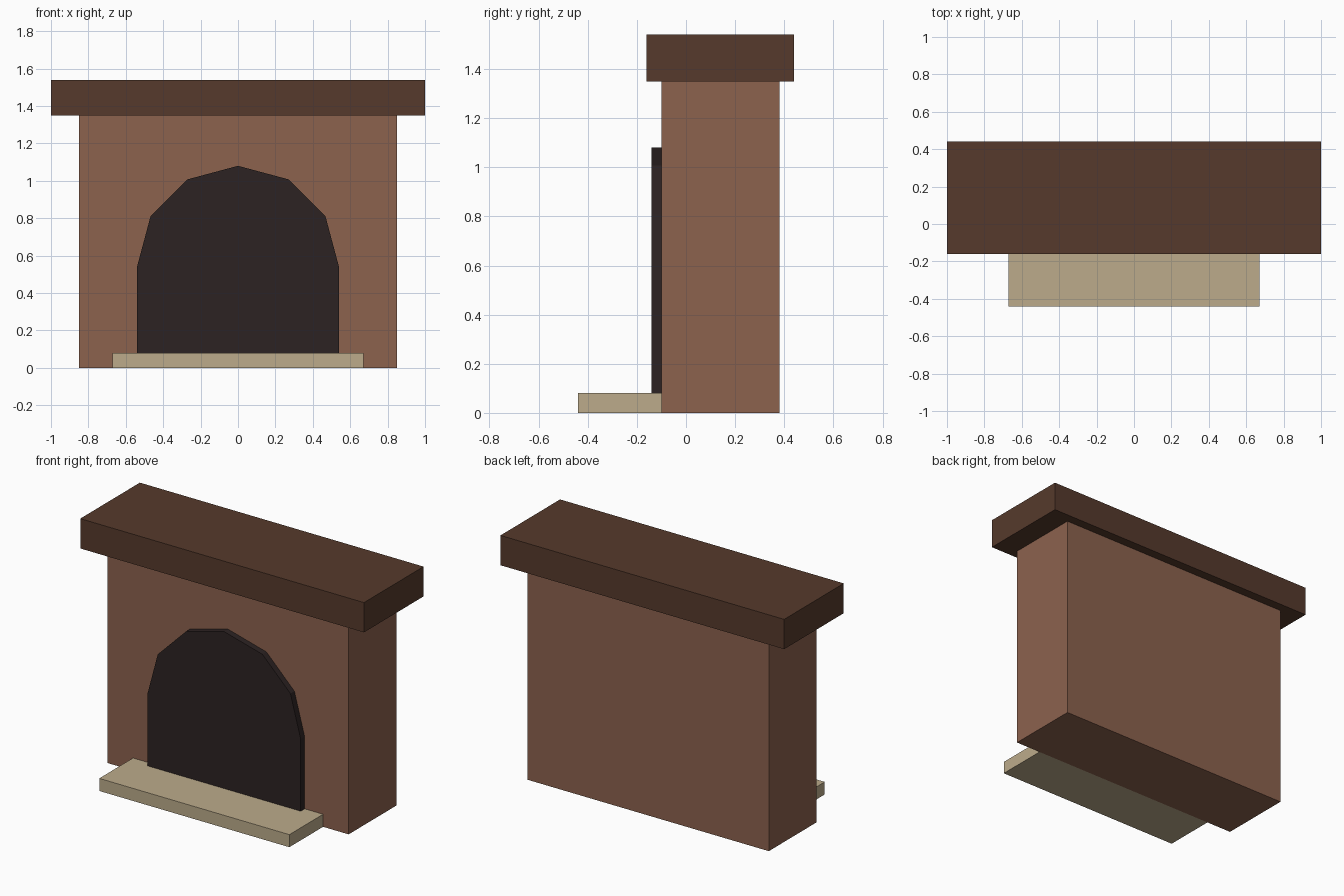
import bpy, bmesh, math

default = bpy.data.objects.get("Cube")
if default:
    bpy.data.objects.remove(default, do_unlink=True)


def material(name, rgb):
    mat = bpy.data.materials.new(name)
    mat.use_nodes = True
    color = (*rgb, 1)
    mat.diffuse_color = color
    mat.node_tree.nodes["Principled BSDF"].inputs["Base Color"].default_value = color
    return mat


def extrude_profile(name, profile, y_front, y_back, mat):
    """Solid made by sweeping an x-z outline from front to back."""
    bm = bmesh.new()
    face = bm.faces.new([bm.verts.new((x, y_front, z)) for x, z in profile])
    swept = bmesh.ops.extrude_face_region(bm, geom=[face])["geom"]
    moved = [v for v in swept if isinstance(v, bmesh.types.BMVert)]
    bmesh.ops.translate(bm, verts=moved, vec=(0, y_back - y_front, 0))
    bmesh.ops.recalc_face_normals(bm, faces=bm.faces)
    mesh = bpy.data.meshes.new(name)
    bm.to_mesh(mesh)
    bm.free()
    mesh.materials.append(mat)
    obj = bpy.data.objects.new(name, mesh)
    bpy.context.scene.collection.objects.link(obj)
    return obj


def slab(name, half_width, z0, z1, y_front, y_back, mat):
    outline = [(-half_width, z0), (half_width, z0), (half_width, z1), (-half_width, z1)]
    return extrude_profile(name, outline, y_front, y_back, mat)


brick = material("brick brown", (0.262, 0.122, 0.076))
wood = material("dark wood", (0.093, 0.042, 0.025))
soot = material("soot black", (0.025, 0.016, 0.016))
stone = material("pale stone", (0.503, 0.407, 0.258))

# Chimney breast, mantel shelf and hearth slab
slab("chimney_breast", 0.85, 0, 1.35, -0.10, 0.38, brick)
slab("mantel", 1.0, 1.35, 1.54, -0.16, 0.44, wood)
slab("hearth", 0.67, 0, 0.08, -0.44, -0.10, stone)

# Arched firebox plate: straight sides under a six-sided half circle
radius = 0.54
arch = [(radius * math.cos(math.pi * i / 6), radius + radius * math.sin(math.pi * i / 6))
        for i in range(7)]
outline = [(-radius, 0.04), (radius, 0.04)] + arch
extrude_profile("firebox_opening", outline, -0.14, -0.10, soot)
